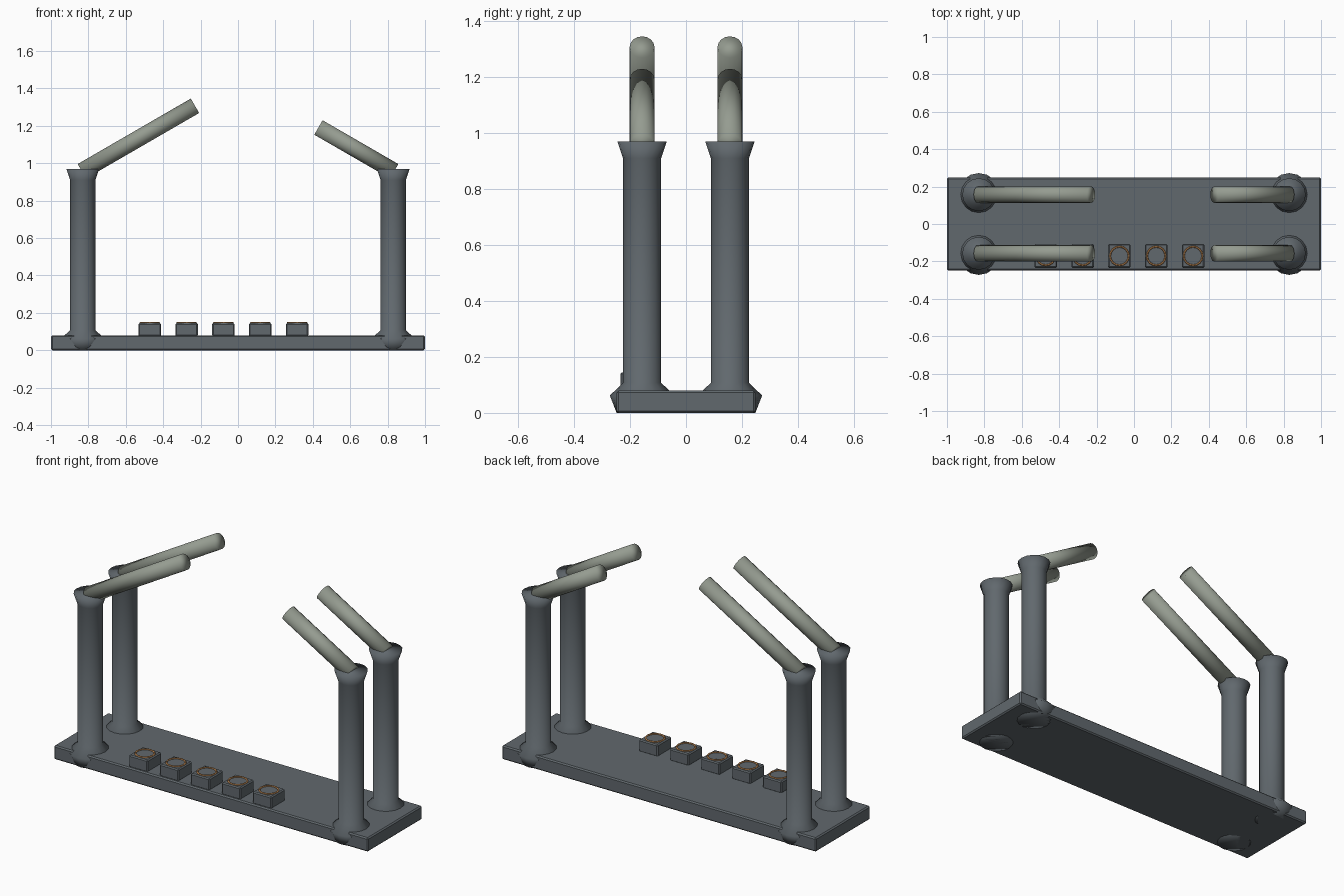
import bpy, bmesh, math
from mathutils import Vector

if "Cube" in bpy.data.objects:
    bpy.data.objects.remove(bpy.data.objects["Cube"])


def material(name, rgb):
    m = bpy.data.materials.new(name)
    m.diffuse_color = (*rgb, 1)
    m.use_nodes = True
    m.node_tree.nodes["Principled BSDF"].inputs["Base Color"].default_value = m.diffuse_color
    return m


STEEL = material("dark_steel", (0.12, 0.14, 0.155))
PALE = material("pale_metal", (0.30, 0.33, 0.28))
COPPER = material("copper", (0.42, 0.20, 0.07))


def box(name, centre, size, bevel):
    bpy.ops.mesh.primitive_cube_add(size=1, location=centre)
    o = bpy.context.object
    o.name = name
    o.scale = size
    bpy.ops.object.transform_apply(location=False, rotation=False, scale=True)
    b = o.modifiers.new("bevel", "BEVEL")
    b.width = bevel
    b.segments = 1
    o.data.materials.append(STEEL)
    return o


def lathe(name, profile, x, y, sides=16):
    bm = bmesh.new()
    rings = []
    for r, z in profile:
        rings.append([bm.verts.new((r * math.cos(2 * math.pi * i / sides),
                                    r * math.sin(2 * math.pi * i / sides), z))
                      for i in range(sides)])
    for a, b in zip(rings, rings[1:]):
        for i in range(sides):
            j = (i + 1) % sides
            bm.faces.new((a[i], a[j], b[j], b[i]))
    bm.faces.new(rings[0][::-1])
    bm.faces.new(rings[-1])
    for f in bm.faces:
        f.smooth = True
    me = bpy.data.meshes.new(name)
    bm.to_mesh(me)
    bm.free()
    o = bpy.data.objects.new(name, me)
    o.location = (x, y, 0)
    bpy.context.collection.objects.link(o)
    me.materials.append(STEEL)


def rod(name, start, end, radius):
    a, b = Vector(start), Vector(end)
    bpy.ops.mesh.primitive_cylinder_add(vertices=16, radius=radius,
                                        depth=(b - a).length, location=(a + b) / 2)
    o = bpy.context.object
    o.name = name
    o.rotation_euler = (b - a).to_track_quat("Z", "Y").to_euler()
    bpy.ops.object.shade_smooth()
    o.data.materials.append(PALE)


# base plate
box("base_plate", (0, 0, 0.04), (2, 0.495, 0.08), 0.007)

# four posts with flared feet and rims, each carrying a slanted arm
POST = [(0.091, 0.0), (0.115, 0.062), (0.068, 0.108), (0.068, 0.91), (0.088, 0.97)]
for y, row in ((-0.157, "front"), (0.157, "back")):
    for sx, side, tip in ((-1, "left", (-0.23, 1.307)), (1, "right", (0.43, 1.191))):
        lathe(f"post_{row}_{side}", POST, sx * 0.83, y)
        rod(f"arm_{row}_{side}", (sx * 0.835, y, 0.957), (tip[0], y, tip[1]), 0.0445)

# row of buttons with copper rings
for i in range(5):
    x = -0.472 + 0.197 * i
    box(f"button_{i + 1}", (x, -0.171, 0.11), (0.12, 0.127, 0.07), 0.006)
    bpy.ops.mesh.primitive_torus_add(location=(x, -0.171, 0.146), major_radius=0.05,
                                     minor_radius=0.005, major_segments=16, minor_segments=6)
    ring = bpy.context.object
    ring.name = f"button_ring_{i + 1}"
    bpy.ops.object.shade_smooth()
    ring.data.materials.append(COPPER)
